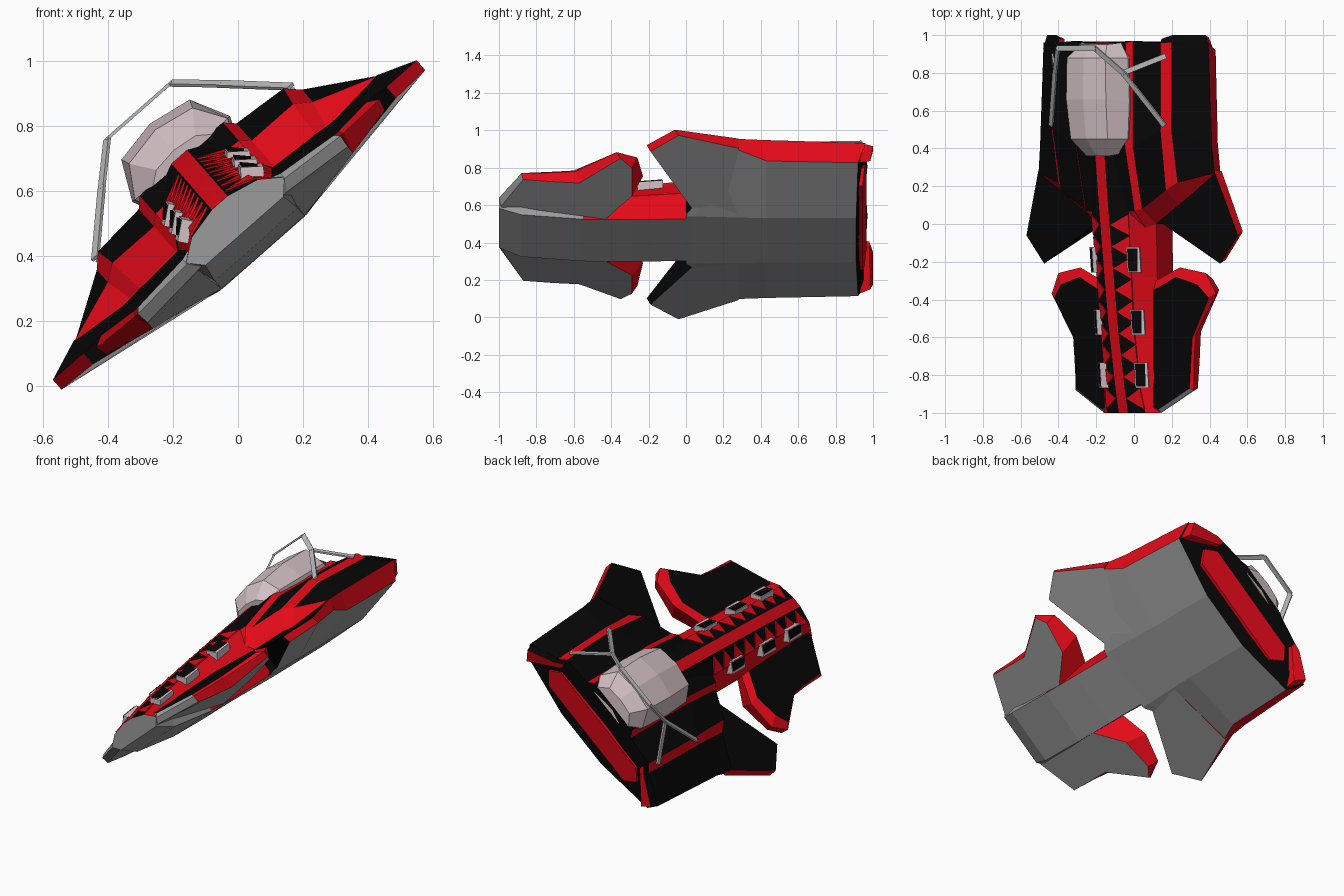
import bpy, bmesh, math
from mathutils import Matrix, Vector

if "Cube" in bpy.data.objects:
    bpy.data.objects.remove(bpy.data.objects["Cube"])

# The ship is modelled level (u across, y along, v up), then banked about its length
BANK = Matrix.Translation((0, 0, 0.5)) @ Matrix.Rotation(math.radians(-41.3), 4, 'Y')

def material(name, c):
    m = bpy.data.materials.new(name)
    m.diffuse_color = (*c, 1)
    m.use_nodes = True
    m.node_tree.nodes["Principled BSDF"].inputs["Base Color"].default_value = m.diffuse_color
    return m

GREY, RED, BLACK, PALE, STEEL = range(5)
MATS = [material("hull_grey", (.33, .33, .33)), material("red", (.78, .003, .009)),
        material("black", (.002, .002, .002)), material("pale_pink", (.64, .52, .55)),
        material("steel", (.5, .5, .5))]

def finish(name, bm):
    bmesh.ops.recalc_face_normals(bm, faces=bm.faces)
    bm.transform(BANK)
    me = bpy.data.meshes.new(name)
    bm.to_mesh(me)
    bm.free()
    for m in MATS:
        me.materials.append(m)
    ob = bpy.data.objects.new(name, me)
    bpy.context.collection.objects.link(ob)
    return ob

def loft(name, sections, colour, caps=(BLACK, BLACK)):
    """Skin mirrored half sections of (u, y, v); colour(strip, segment) -> slot."""
    bm = bmesh.new()
    n = len(sections[0])
    rings = []
    for h in sections:
        pts = h + [(-u, y, v) for u, y, v in h[-2:0:-1]]
        rings.append([bm.verts.new(p) for p in pts])
    m = len(rings[0])
    for s in range(len(rings) - 1):
        a, b = rings[s], rings[s + 1]
        for k in range(m):
            f = bm.faces.new((a[k], a[(k + 1) % m], b[(k + 1) % m], b[k]))
            f.material_index = colour(k if k < n - 1 else m - 1 - k, s)
    for ring, c in zip((rings[0], rings[-1]), caps):
        bm.faces.new(ring).material_index = c
    return finish(name, bm)

def slab(name, outlines, ctop, cside, cbot):
    """Solid stacked from matching outlines, top first, built on both sides."""
    for side, s in (("right", 1), ("left", -1)):
        bm = bmesh.new()
        rings = [[bm.verts.new((s * u, y, v)) for u, y, v in o] for o in outlines]
        bm.faces.new(rings[0]).material_index = ctop
        bm.faces.new(rings[-1]).material_index = cbot
        n = len(rings[0])
        for t, b in zip(rings, rings[1:]):
            for i in range(n):
                j = (i + 1) % n
                f = bm.faces.new((t[i], t[j], b[j], b[i]))
                f.material_index = cside[i] if isinstance(cside, list) else cside
        finish(f"{name}_{side}", bm)

# Rear hull: stepped deck, flared red sides, grey belly
f0 = [(0, 0, -.115), (.19, 0, -.115), (.6, .25, 0), (.61, .25, .05), (.4, .13, .04),
      (.36, .1, .05), (.2, 0, .05), (.17, -.02, .1), (0, -.02, .17)]
f1 = [(0, .03, -.115), (.19, .05, -.115), (.61, .26, 0), (.62, .27, .06), (.42, .22, .13),
      (.37, .18, .165), (.2, .08, .165), (.17, .07, .19), (0, .05, .2)]
mid = [(0, .43, -.118), (.18, .43, -.118), (.555, .43, -.04), (.605, .41, .065), (.42, .5, .18),
       (.38, .5, .22), (.2, .4, .235), (.17, .4, .265), (0, .4, .265)]
aft = [(0, .91, -.115), (.18, .91, -.115), (.54, .92, -.04), (.58, .96, .065), (.41, .96, .165),
       (.37, .96, .21), (.2, .97, .235), (.17, .96, .26), (0, .96, .26)]
def hull_colour(k, s):
    if k < 2:
        return GREY
    return RED if s == 0 or k in (2, 4, 6) else BLACK
loft("rear_hull", [f0, f1, mid, aft], hull_colour)

# Red stern panel and stern corner trims
slab("stern_panel", [[(0, .9, .12), (.34, .9, .12), (.4, .9, .05), (.34, .9, -.03), (0, .9, -.03)],
     [(0, .965, .12), (.34, .965, .12), (.4, .955, .05), (.34, .945, -.03), (0, .945, -.03)]],
     RED, RED, RED)
slab("stern_corner", [[(.582, .93, .066), (.41, .93, .168), (.36, .93, .2), (.35, .93, .15), (.53, .93, -.03)],
     [(.56, 1.0, .06), (.41, 1.0, .158), (.36, .98, .19), (.36, .98, .15), (.52, .985, -.01)]],
     BLACK, [BLACK, BLACK, RED, RED, RED], RED)

# Swept wings reaching forward, with upright red rims
slab("wing",
     [[(.2, .0, .05), (.24, 0, .04), (.62, -.21, .015), (.745, -.06, .015), (.62, .28, .062), (.2, .28, .06)],
      [(.2, .0, -.11), (.24, .03, -.1), (.62, -.19, -.03), (.745, -.04, -.025), (.615, .28, -.003), (.2, .28, -.113)]],
     BLACK, [BLACK, BLACK, RED, RED, RED, BLACK], GREY)

# Nose and spine body running back to the cabin
def spine_section(y, vb, ub, us, vs, ut, vt, vc):
    return [(0, y, vb), (ub, y, vb), (us, y, vs), (ut, y, vt), (.032, y, vc), (0, y, vc)]
spine = [spine_section(-1, -.03, .16, .2, .015, .135, .062, .085),
         spine_section(-.88, -.085, .17, .2, .02, .12, .085, .11),
         spine_section(-.55, -.117, .17, .19, .02, .115, .13, .165),
         spine_section(-.28, -.119, .17, .19, .03, .12, .155, .2),
         spine_section(.1, -.114, .17, .2, .05, .13, .195, .245),
         spine_section(.42, -.1, .15, .17, .1, .12, .24, .28)]
def spine_colour(k, s):
    return (GREY, RED if s > 1 else GREY, RED, BLACK, RED)[k]
loft("nose_spine", spine, spine_colour, (GREY, RED))

# Saw-tooth trim laid on the spine flanks
def flank(y, t):
    for a, b in zip(spine, spine[1:]):
        if a[0][1] <= y <= b[0][1]:
            w = (y - a[0][1]) / (b[0][1] - a[0][1])
            p, q = (Vector(a[i]).lerp(Vector(b[i]), w) for i in (3, 4))
            return p.lerp(q, t)
for i in range(9):
    y = -.98 + i * .115
    tri = [flank(y, 0), flank(y + .11, 0), flank(y + .055, .95)]
    slab(f"tooth_{i}", [[p + Vector((.002, 0, .006)) for p in tri],
                        [p - Vector((0, 0, .01)) for p in tri]], RED, RED, RED)

# Forward side plates: black top, red bevelled rim, grey underside
slab("front_plate",
     [[(.17, -.97, .04), (.2, -.98, .03), (.4, -.87, .01), (.41, -.72, .01), (.42, -.6, .01),
       (.545, -.39, .02), (.48, -.32, .04), (.34, -.28, .05), (.19, -.35, .06)],
      [(.17, -.99, .0), (.2, -1, .01), (.415, -.88, -.005), (.42, -.72, -.005), (.43, -.59, -.005),
       (.58, -.37, .0), (.52, -.26, .015), (.35, -.23, .03), (.19, -.3, .04)],
      [(.15, -.98, -.03), (.17, -.99, -.025), (.41, -.87, -.045), (.41, -.72, -.06), (.41, -.57, -.07),
       (.57, -.35, -.035), (.51, -.29, -.05), (.32, -.29, -.085), (.17, -.43, -.117)]],
     BLACK, [GREY, GREY, RED, RED, RED, RED, RED, RED, RED], GREY)

# Lamps along the spine, leaning outward with the flanks
for i, (y, v) in enumerate([(-.8, .095), (-.52, .125), (-.19, .158)]):
    def outline(h, g):
        return [(.137 + h * .6 + du * (.028 - g), y + dy * (.068 - g), v + h * .8 - du * .022 + dy * .006)
                for du, dy in ((-1, -1), (1, -1), (1, 1), (-1, 1))]
    slab(f"lamp_{i}", [outline(.018, 0), outline(-.03, 0)], PALE, PALE, PALE)
    slab(f"lamp_lens_{i}", [outline(.021, .007), outline(0, .007)], BLACK, BLACK, BLACK)

# Faceted cabin canopy
loft("canopy", [
    [(0, .37, .22), (.1, .37, .22), (.12, .37, .26), (.08, .36, .29), (0, .36, .3)],
    [(0, .44, .22), (.17, .44, .22), (.19, .45, .265), (.13, .45, .36), (0, .45, .385)],
    [(0, .62, .22), (.18, .62, .22), (.2, .65, .265), (.14, .66, .385), (0, .66, .41)],
    [(0, .88, .22), (.18, .88, .22), (.19, .88, .265), (.135, .88, .385), (0, .88, .405)],
    [(0, .96, .22), (.13, .96, .22), (.14, .96, .265), (.09, .95, .32), (0, .95, .33)]],
    lambda k, s: PALE, (PALE, PALE))

# Arched roll bar with forked feet
def bar(name, p, q, w=.014, t=.005):
    p, q = Vector(p), Vector(q)
    d = (q - p).normalized()
    side = d.cross(d.cross(Vector((0, 1, 0)))).normalized()
    if abs(d.y) > .6:
        side = d.cross(Vector((0, 0, 1))).normalized()
    up = d.cross(side)
    bm = bmesh.new()
    a, b = ([bm.verts.new(o + side * i * w + up * j * t) for i, j in ((1, 1), (-1, 1), (-1, -1), (1, -1))]
            for o in (p, q))
    bm.faces.new(a)
    bm.faces.new(b)
    for i in range(4):
        bm.faces.new((a[i], a[i - 1], b[i - 1], b[i]))
    for f in bm.faces:
        f.material_index = STEEL
    finish(name, bm)
bar("roll_bar_top", (-.135, .93, .462), (.135, .93, .462))
for side, s in (("right", 1), ("left", -1)):
    fork = (s * .24, .8, .362)
    bar(f"roll_bar_arm_{side}", (s * .13, .93, .462), fork)
    bar(f"roll_bar_front_foot_{side}", fork, (s * .4, .52, .21))
    bar(f"roll_bar_back_foot_{side}", fork, (s * .4, .89, .2))
